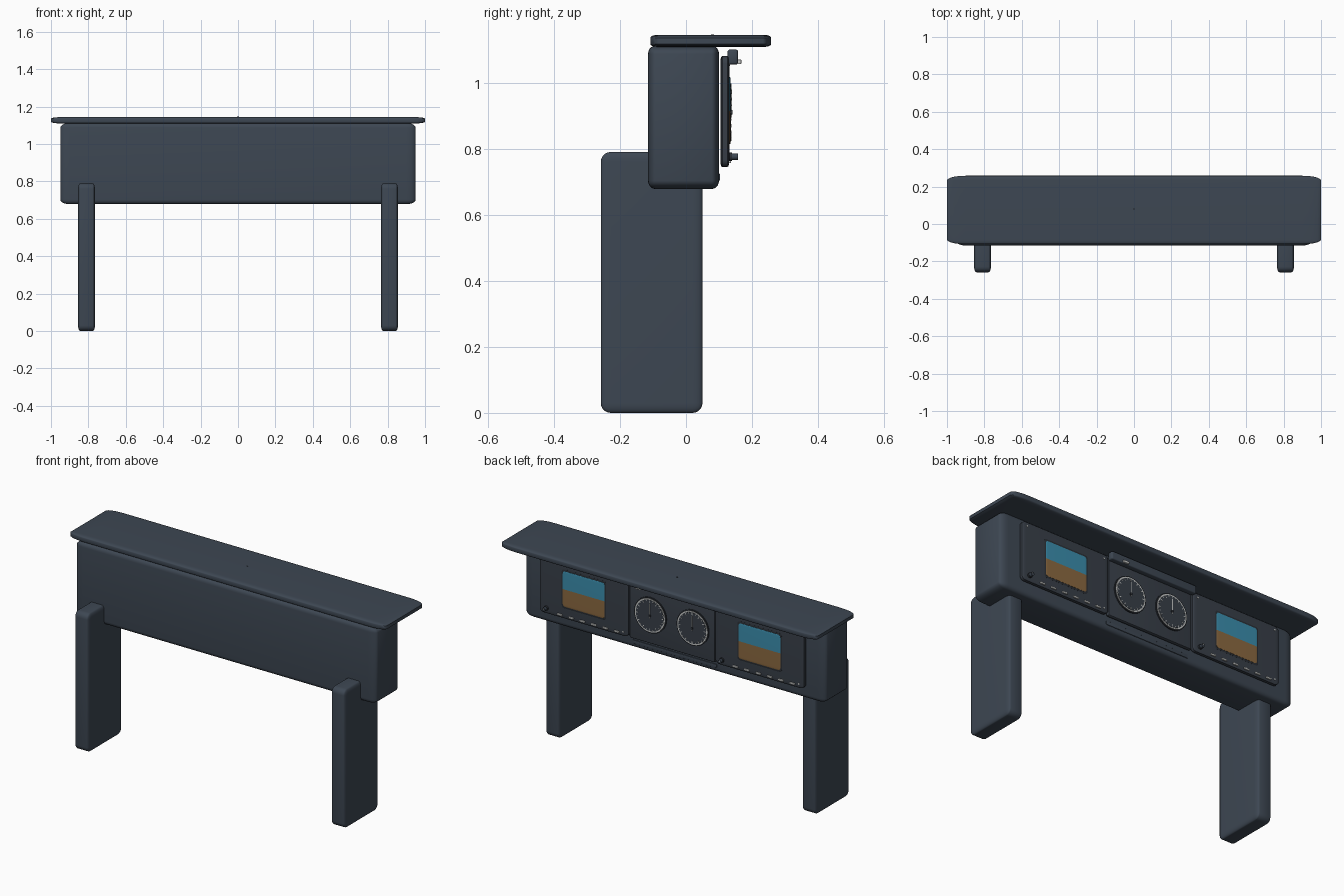
import bpy, bmesh, math
from mathutils import Vector, Matrix

if "Cube" in bpy.data.objects:
    bpy.data.objects.remove(bpy.data.objects["Cube"])


def material(name, rgb):
    m = bpy.data.materials.new(name)
    m.diffuse_color = (*rgb, 1)
    m.use_nodes = True
    m.node_tree.nodes["Principled BSDF"].inputs["Base Color"].default_value = m.diffuse_color
    return m


SLATE = material("slate", (0.047, 0.063, 0.086))
PANEL = material("dark_slate", (0.040, 0.050, 0.066))
BLACK = material("charcoal", (0.025, 0.030, 0.038))
BLUE = material("sky_blue", (0.044, 0.27, 0.42))
BROWN = material("earth_brown", (0.26, 0.142, 0.052))
LIGHT = material("light_grey", (0.55, 0.56, 0.55))


def finish(bm, name, mats):
    bmesh.ops.recalc_face_normals(bm, faces=bm.faces)
    me = bpy.data.meshes.new(name)
    bm.to_mesh(me)
    bm.free()
    ob = bpy.data.objects.new(name, me)
    bpy.context.collection.objects.link(ob)
    for m in mats:
        me.materials.append(m)
    return ob


def rounded(lo, hi, b, segs=4):
    """Box between two corners, with a separate rounding radius per axis."""
    lo, hi, b = Vector(lo), Vector(hi), Vector(b)
    bm = bmesh.new()
    bmesh.ops.create_cube(bm, size=1)
    d = hi - lo
    bmesh.ops.scale(bm, vec=[d[i] / b[i] for i in range(3)], verts=bm.verts)
    bmesh.ops.bevel(bm, geom=bm.edges[:], offset=1, segments=segs,
                    profile=0.5, affect='EDGES')
    bmesh.ops.scale(bm, vec=b, verts=bm.verts)
    bmesh.ops.translate(bm, vec=(lo + hi) / 2, verts=bm.verts)
    return bm


def box(name, lo, hi, b, mat, segs=4):
    return finish(rounded(lo, hi, b, segs), name, [mat])


def disc(name, x, z, r, y0, y1, mat, sides=48):
    """Cylinder with its axis along y."""
    bm = bmesh.new()
    bmesh.ops.create_cone(bm, cap_ends=True, segments=sides, radius1=r,
                          radius2=r, depth=y1 - y0)
    bm.transform(Matrix.Translation((x, (y0 + y1) / 2, z))
                 @ Matrix.Rotation(math.pi / 2, 4, 'X'))
    return finish(bm, name, [mat])


def marks(name, x, z, y, items, mat):
    """Thin radial bars on a dial: (angle, inner radius, outer radius, width)."""
    bm = bmesh.new()
    for a, r0, r1, w in items:
        mtx = (Matrix.Translation((x, y, z)) @ Matrix.Rotation(a, 4, 'Y')
               @ Matrix.Translation((0, 0, (r0 + r1) / 2))
               @ Matrix.Diagonal((w, 0.002, r1 - r0, 1)))
        bmesh.ops.create_cube(bm, size=1, matrix=mtx)
    return finish(bm, name, [mat])


# Housing, overhanging hood and legs
box("housing", (-0.95, -0.115, 0.678), (0.95, 0.10, 1.112), (0.05, 0.022, 0.025), SLATE, 5)
box("hood", (-1.0, -0.108, 1.108), (1.0, 0.258, 1.145), (0.10, 0.025, 0.009), SLATE, 5)
for side in (-1, 1):
    box("leg", (side * 0.81 - 0.045, -0.258, 0), (side * 0.81 + 0.045, 0.05, 0.79),
        (0.012, 0.03, 0.03), SLATE, 5)
hood_screw = disc("hood_screw", 0, 0, 0.005, -0.001, 0.001, BLACK, 12)
hood_screw.rotation_euler = (math.pi / 2, 0, 0)
hood_screw.location = (0, 0.08, 1.1455)

# Centre panel, lower trim and control bar under the hood
box("centre_panel", (-0.27, 0.105, 0.745), (0.27, 0.126, 1.08), (0.008, 0.004, 0.008), PANEL, 2)
box("lower_trim", (-0.265, 0.098, 0.703), (0.265, 0.103, 0.725), (0.004, 0.002, 0.004), SLATE, 2)
box("control_bar", (-0.275, 0.126, 1.055), (0.275, 0.158, 1.10), (0.01, 0.006, 0.006), SLATE, 3)
box("control_bar_button", (0.17, 0.156, 1.056), (0.205, 0.168, 1.07), (0.003, 0.003, 0.003), LIGHT, 2)

# Display units
for c in (0.555, -0.555):
    box("display_panel", (c - 0.28, 0.105, 0.745), (c + 0.28, 0.131, 1.08),
        (0.025, 0.005, 0.022), PANEL, 4)
    box("screen_surround", (c - 0.142, 0.129, 0.805), (c + 0.138, 0.1325, 1.027),
        (0.015, 0.001, 0.015), BLACK, 3)

    # Screen split at the horizon
    bm = rounded((c - 0.134, 0.130, 0.815), (c + 0.130, 0.1345, 1.017), (0.014, 0.001, 0.014), 3)
    bmesh.ops.bisect_plane(bm, geom=bm.verts[:] + bm.edges[:] + bm.faces[:],
                           plane_co=(0, 0, 0.914), plane_no=(0, 0, 1))
    for f in bm.faces:
        f.material_index = 0 if f.calc_center_median().z > 0.914 else 1
    finish(bm, "screen", [BLUE, BROWN])

    # Row of buttons, knob and corner screws
    for i in range(6):
        bx = c + 0.15 - i * 0.072
        box("button", (bx - 0.016, 0.129, 0.756), (bx + 0.016, 0.137, 0.767),
            (0.003, 0.002, 0.003), LIGHT, 2)
    disc("knob_base", c + 0.235, 0.776, 0.013, 0.129, 0.140, BLACK, 24)
    disc("knob", c + 0.235, 0.776, 0.010, 0.138, 0.157, SLATE, 24)
    marks("knob_mark", c + 0.235, 0.776, 0.157, [(0, 0, 0.008, 0.003)], LIGHT)
    for sx in (-1, 1):
        for z in (0.77, 1.055):
            if sx < 0 or z > 1:
                disc("screw", c + sx * 0.25, z, 0.005, 0.129, 0.133, LIGHT, 12)

# Round dials with ticks, rim and needles
for n, x in enumerate((0.134, -0.134)):
    z = 0.91
    disc("dial_bezel", x, z, 0.101, 0.124, 0.132, BLACK)
    disc("dial_rim", x, z, 0.095, 0.130, 0.1345, LIGHT)
    disc("dial_face", x, z, 0.088, 0.132, 0.136, PANEL)
    marks("dial_ticks", x, z, 0.1362,
          [(math.tau * i / 24, 0.074 if i % 2 == 0 else 0.08, 0.087, 0.004) for i in range(24)], LIGHT)
    marks("dial_needle", x, z, 0.138, [(0.0, -0.015, 0.07, 0.004)], LIGHT)
    disc("dial_hub", x, z, 0.007, 0.135, 0.141, BLACK, 20)

# Smooth the rounded edges, keep the sharp ones
bpy.context.view_layer.update()
for ob in bpy.context.scene.objects:
    ob.select_set(True)
    bpy.context.view_layer.objects.active = ob
bpy.ops.object.shade_smooth_by_angle(angle=math.radians(35))
